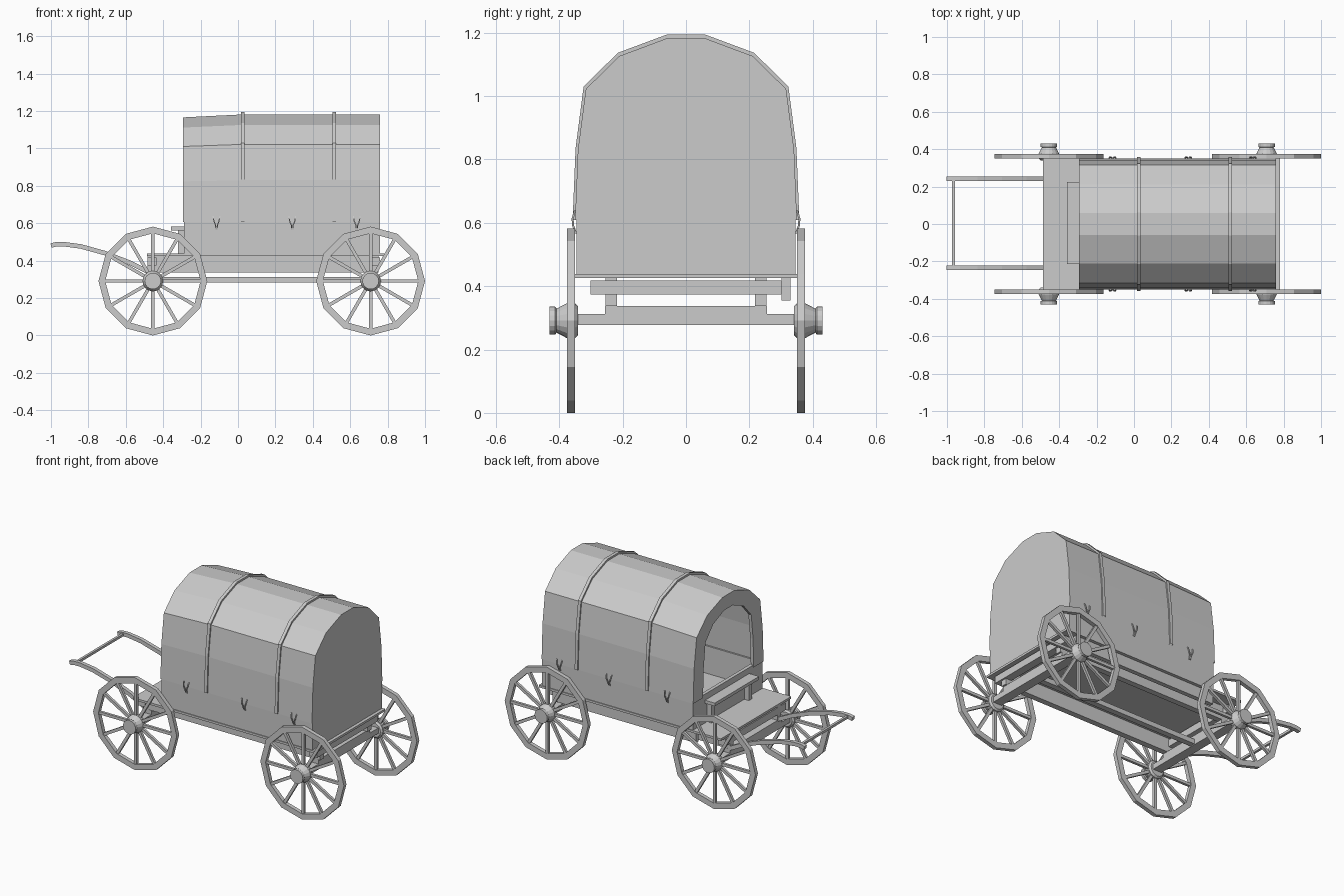
import bpy, bmesh
from math import sin, cos, pi
from mathutils import Vector, Matrix

if "Cube" in bpy.data.objects:
    bpy.data.objects.remove(bpy.data.objects["Cube"], do_unlink=True)

grey = bpy.data.materials.new("plain_grey")
grey.use_nodes = True
COLOR = (0.6, 0.6, 0.6, 1)
grey.diffuse_color = COLOR
grey.node_tree.nodes["Principled BSDF"].inputs["Base Color"].default_value = COLOR


def finish(name, bm):
    bmesh.ops.recalc_face_normals(bm, faces=bm.faces)
    mesh = bpy.data.meshes.new(name)
    bm.to_mesh(mesh)
    bm.free()
    mesh.materials.append(grey)
    obj = bpy.data.objects.new(name, mesh)
    bpy.context.collection.objects.link(obj)
    return obj


def add_box(bm, x0, x1, y0, y1, z0, z1):
    size = Matrix.Diagonal((x1 - x0, y1 - y0, z1 - z0, 1))
    place = Matrix.Translation(((x0 + x1) / 2, (y0 + y1) / 2, (z0 + z1) / 2))
    bmesh.ops.create_cube(bm, size=1, matrix=place @ size)


def box(name, *bounds):
    bm = bmesh.new()
    add_box(bm, *bounds)
    return finish(name, bm)


def loft(bm, sections, closed=True, caps=True, ring=False):
    """Skin a run of equal-length point loops."""
    rows = [[bm.verts.new(p) for p in s] for s in sections]
    n = len(rows[0])
    pairs = list(zip(rows, rows[1:])) + ([(rows[-1], rows[0])] if ring else [])
    for a, b in pairs:
        for i in range(n if closed else n - 1):
            j = (i + 1) % n
            bm.faces.new((a[i], a[j], b[j], b[i]))
    if caps and not ring:
        bm.faces.new(rows[0])
        bm.faces.new(rows[-1])


def bar(bm, path, width, height):
    """Square bar along a path, width across y and height in the xz plane."""
    pts = [Vector(p) for p in path]
    sections = []
    for i, p in enumerate(pts):
        t = (pts[min(i + 1, len(pts) - 1)] - pts[max(i - 1, 0)]).normalized()
        side = Vector((0, width / 2, 0))
        up = t.cross(Vector((0, 1, 0))).normalized() * height / 2
        sections.append([p - side - up, p + side - up, p + side + up, p - side + up])
    loft(bm, sections)


# Wheels: twelve-sided rim, twelve spokes and a flared hub
R = 0.291
AXLES = {"front": -0.455, "rear": 0.709}


def lathe(bm, cx, side, profile, steps, ring):
    sections = [[(cx + r * cos(2 * pi * k / steps), side * y, R + r * sin(2 * pi * k / steps))
                 for k in range(steps)] for r, y in profile]
    loft(bm, sections, ring=ring)


for end, cx in AXLES.items():
    for label, side in (("left", -1), ("right", 1)):
        bm = bmesh.new()
        lathe(bm, cx, side, [(R, .35), (R, .375), (.255, .375), (.255, .35)], 12, True)
        finish(f"{end}_{label}_rim", bm)
        bm = bmesh.new()
        for k in range(12):
            d = Vector((cos(k * pi / 6), 0, sin(k * pi / 6)))
            c = Vector((cx, side * .3625, R))
            bar(bm, [c + d * .04, c + d * .262], .016, .018)
        finish(f"{end}_{label}_spokes", bm)
        bm = bmesh.new()
        lathe(bm, cx, side, [(.045, .34), (.055, .35), (.055, .376), (.038, .408),
                             (.044, .413), (.044, .431)], 16, False)
        finish(f"{end}_{label}_hub", bm)
    box(f"{end}_axle", cx - .03, cx + .03, -.35, .35, .278, .312)
    box(f"{end}_bolster", cx - .03, cx + .03, -.255, .255, .312, .338)

# Undercarriage
box("reach_pole", AXLES["front"], AXLES["rear"], -.018, .018, .283, .313)
for label, y in (("left", -.236), ("right", .236)):
    box(f"{label}_bed_rail", -.485, .75, y - .018, y + .018, .337, .427)
for label, x in (("front", -.46), ("rear", .735)):
    box(f"{label}_cross_beam", x - .025, x + .025, -.302, .302, .373, .417)
box("side_plank", -.3, .7, .302, .33, .355, .427)
box("bed_floor", -.487, .78, -.35, .35, .425, .439)

# Wagon box walls
for label, y in (("left", -.337), ("right", .337)):
    box(f"{label}_wall", -.285, .76, y - .008, y + .008, .437, .612)
box("front_wall", -.29, -.268, -.345, .345, .437, .62)
box("rear_wall", .745, .76, -.345, .345, .437, .612)

# Cover: faceted shell, closed at the rear, arched opening at the front
HALF = [(.35, .608), (.341, .83), (.316, 1.022), (.21, 1.126), (.06, 1.182)]
ARCH = HALF + [(-y, z) for y, z in reversed(HALF)]
BASE = HALF[0][1]


def arch(x, sy=1.0, sz=1.0):
    return [(x, y * sy, BASE + (z - BASE) * sz) for y, z in ARCH]


bm = bmesh.new()
loft(bm, [arch(.745, .97, .985), arch(-.275, .97, .955), arch(-.275, .72, .82),
          arch(-.295, .72, .82), arch(-.295, 1, .972), arch(.03), arch(.76)], closed=False)
finish("canvas_cover", bm)

# Hoops over the cover
for label, x in (("front", .025), ("rear", .515)):
    bm = bmesh.new()
    loft(bm, [arch(x + dx, s, t) for dx, s, t in
              ((-.01, .99, .99), (-.01, 1.022, 1.02), (.01, 1.022, 1.02), (.01, .99, .99))],
         closed=False, caps=False, ring=True)
    finish(f"{label}_hoop", bm)

# Tie cords along the lower edge of the cover
for side, label in ((-1, "left"), (1, "right")):
    bm = bmesh.new()
    for x in (-.115, .29, .635):
        for s in (-1, 1):
            bar(bm, [(x + s * .018, side * .351, .638), (x + s * .014, side * .358, .612),
                     (x + s * .005, side * .356, .59), (x + s * .003, side * .347, .566)],
                .006, .006)
    finish(f"{label}_tie_cords", bm)

# Driver's seat
box("seat_board", -.358, -.285, -.215, .225, .562, .582)
for label, y in (("left", -.18), ("right", .19)):
    box(f"{label}_seat_support", -.322, -.29, y - .015, y + .015, .437, .564)

# Curved draw shafts and their cross bar
for label, y in (("left", -.235), ("right", .242)):
    bm = bmesh.new()
    bar(bm, [(-.47, y, .335), (-.58, y, .39), (-.71, y, .44), (-.84, y, .476),
             (-.93, y, .488), (-.975, y, .487), (-1, y, .481)], .024, .024)
    finish(f"{label}_shaft", bm)
box("shaft_cross_bar", -.972, -.957, -.235, .242, .478, .493)
